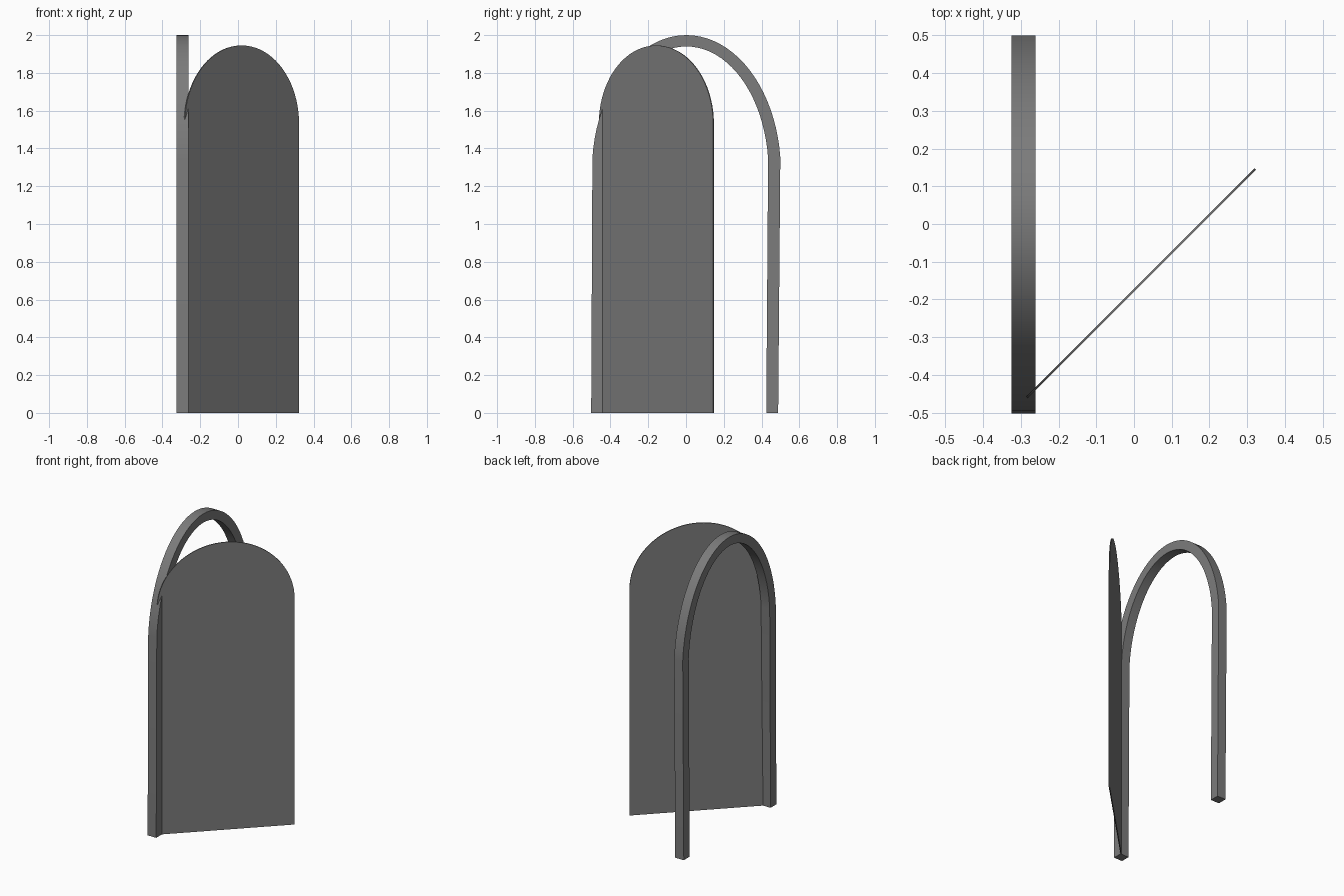
import bpy, bmesh, math
from mathutils import Matrix

if "Cube" in bpy.data.objects:
    bpy.data.objects.remove(bpy.data.objects["Cube"])

dark = bpy.data.materials.new("dark_grey")
dark.diffuse_color = (0.2, 0.2, 0.2, 1)
dark.use_nodes = True
dark.node_tree.nodes["Principled BSDF"].inputs["Base Color"].default_value = dark.diffuse_color


def ellipse_arc(cy, cz, ry, rz, start, segments):
    """Points over the top of an ellipse from +y to -y."""
    end = math.pi - start
    angles = [start + (end - start) * i / segments for i in range(segments + 1)]
    return [(cy + ry * math.cos(a), cz + rz * math.sin(a)) for a in angles]


def extruded_profile(name, outline, depth, matrix):
    """Extrude a closed (u, z) outline symmetrically, then place it."""
    bm = bmesh.new()
    face = bm.faces.new([bm.verts.new((-depth / 2, u, z)) for u, z in outline])
    result = bmesh.ops.extrude_face_region(bm, geom=[face])
    moved = [g for g in result["geom"] if isinstance(g, bmesh.types.BMVert)]
    bmesh.ops.translate(bm, verts=moved, vec=(depth, 0, 0))
    bmesh.ops.recalc_face_normals(bm, faces=bm.faces)
    bm.transform(matrix)
    mesh = bpy.data.meshes.new(name)
    bm.to_mesh(mesh)
    bm.free()
    mesh.materials.append(dark)
    obj = bpy.data.objects.new(name, mesh)
    bpy.context.collection.objects.link(obj)
    bpy.ops.object.select_all(action="DESELECT")
    obj.select_set(True)
    bpy.context.view_layer.objects.active = obj
    bpy.ops.object.shade_smooth_by_angle(angle=math.radians(30))
    return obj


# Arched door frame: outer edge, then inner edge back (legs lean slightly)
outer = [(0.488, 0)] + ellipse_arc(0.002, 1.28, 0.5, 0.72, 0.1, 40) + [(-0.502, 0)]
inner = [(0.425, 0)] + ellipse_arc(0.002, 1.28, 0.435, 0.66, 0.1, 40) + [(-0.44, 0)]
extruded_profile("door_frame", outer + inner[::-1], 0.064,
                 Matrix.Translation((-0.293, 0, 0)))

# Thin arched door leaf, swung open 45 degrees
half_width = 0.428
leaf = [(half_width, 0)] + ellipse_arc(0, 1.53, half_width, 0.415, 0, 40) + [(-half_width, 0)]
extruded_profile("door_leaf", leaf, 0.006,
                 Matrix.Translation((0.0185, -0.157, 0)) @ Matrix.Rotation(math.radians(-45), 4, "Z"))
